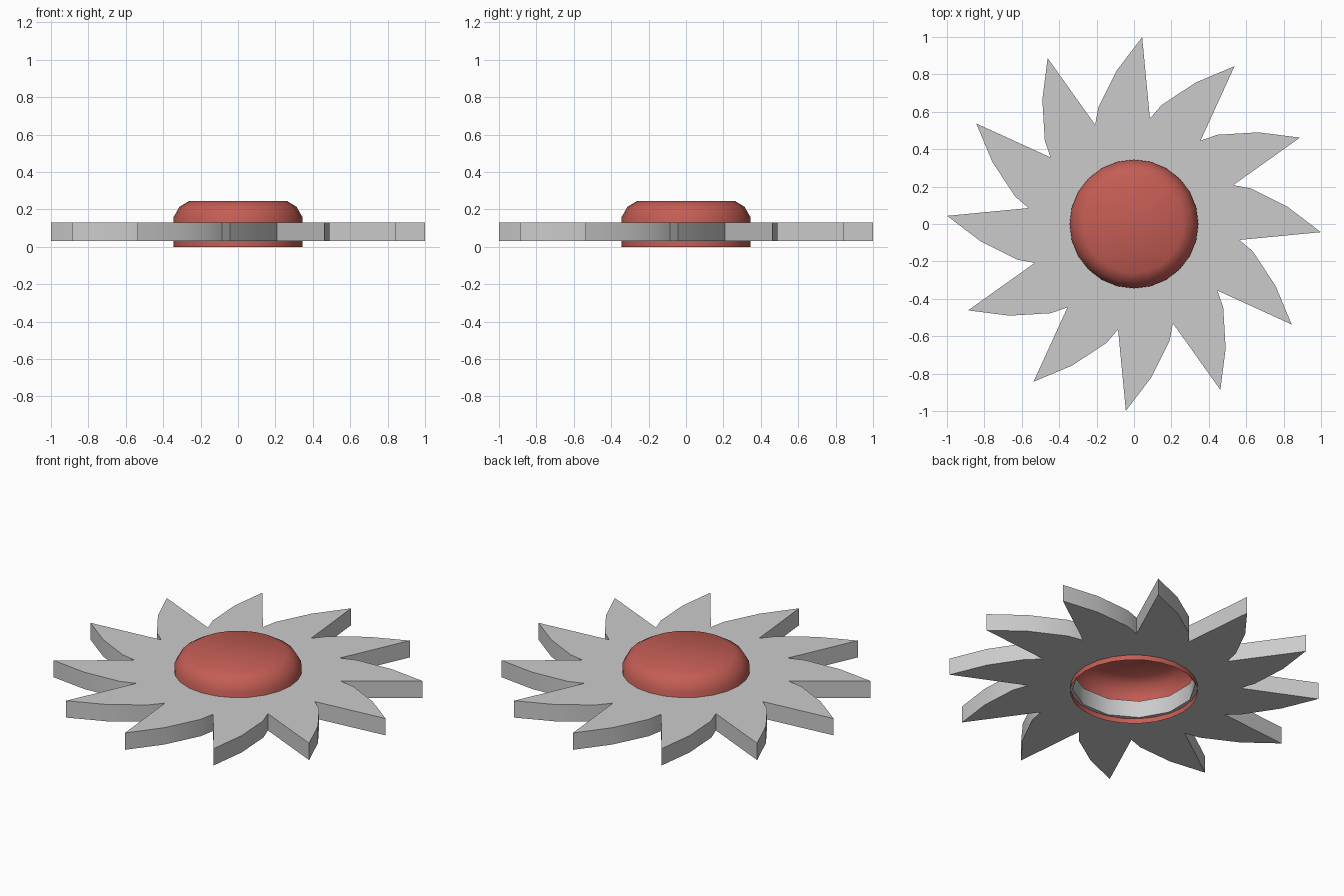
import bpy, bmesh
from math import sin, cos, radians, tau

if "Cube" in bpy.data.objects:
    bpy.data.objects.remove(bpy.data.objects["Cube"])


def finish(name, bm, angle):
    bmesh.ops.recalc_face_normals(bm, faces=bm.faces)
    mesh = bpy.data.meshes.new(name)
    bm.to_mesh(mesh)
    bm.free()
    ob = bpy.data.objects.new(name, mesh)
    bpy.context.collection.objects.link(ob)
    bpy.ops.object.select_all(action='DESELECT')
    ob.select_set(True)
    bpy.context.view_layer.objects.active = ob
    bpy.ops.object.shade_smooth_by_angle(angle=radians(angle))
    return ob


def polar(bm, r, deg, z):
    a = radians(deg)
    return bm.verts.new((r * cos(a), r * sin(a), z))


# toothed blade: one wedge repeated 12 times, with a 12-sided hole
TEETH, Z0, Z1 = 12, 0.03, 0.13
TOOTH = [(0.57, -8.6), (1.0, -2.5), (0.826, 6.4), (0.652, 17.0)]
bm = bmesh.new()
outer = [[polar(bm, r, a + 30 * i, Z0) for r, a in TOOTH] for i in range(TEETH)]
inner = [polar(bm, 0.331, -15 + 30 * i, Z0) for i in range(TEETH)]
for i in range(TEETH):
    j = (i + 1) % TEETH
    bm.faces.new(outer[i] + [outer[j][0], inner[j], inner[i]])
ext = bmesh.ops.extrude_face_region(bm, geom=bm.faces[:], use_keep_orig=True)
top = [v for v in ext['geom'] if isinstance(v, bmesh.types.BMVert)]
bmesh.ops.translate(bm, verts=top, vec=(0, 0, Z1 - Z0))
# drop internal walls between wedges, if any
bmesh.ops.delete(bm, geom=[e for e in bm.edges if not e.link_faces], context='EDGES')
finish("toothed_blade", bm, 30)

# hollow domed hub, open underneath
SIDES = 24
PROFILE = [(0.344, 0.0), (0.344, 0.16), (0.313, 0.214), (0.262, 0.245)]
bm = bmesh.new()
rings = [[polar(bm, r, 360 * k / SIDES, z) for k in range(SIDES)] for r, z in PROFILE]
for a, b in zip(rings, rings[1:]):
    for k in range(SIDES):
        n = (k + 1) % SIDES
        bm.faces.new((a[k], a[n], b[n], b[k]))
bm.faces.new(rings[-1])
hub = finish("hub_cap", bm, 45)
# open shell: make sure the faces point outwards
if hub.data.polygons[-1].normal.z < 0:
    hub.data.flip_normals()
red = bpy.data.materials.new("hub_red")
red.diffuse_color = (0.55, 0.11, 0.09, 1)
red.use_nodes = True
red.node_tree.nodes["Principled BSDF"].inputs["Base Color"].default_value = red.diffuse_color
hub.data.materials.append(red)
